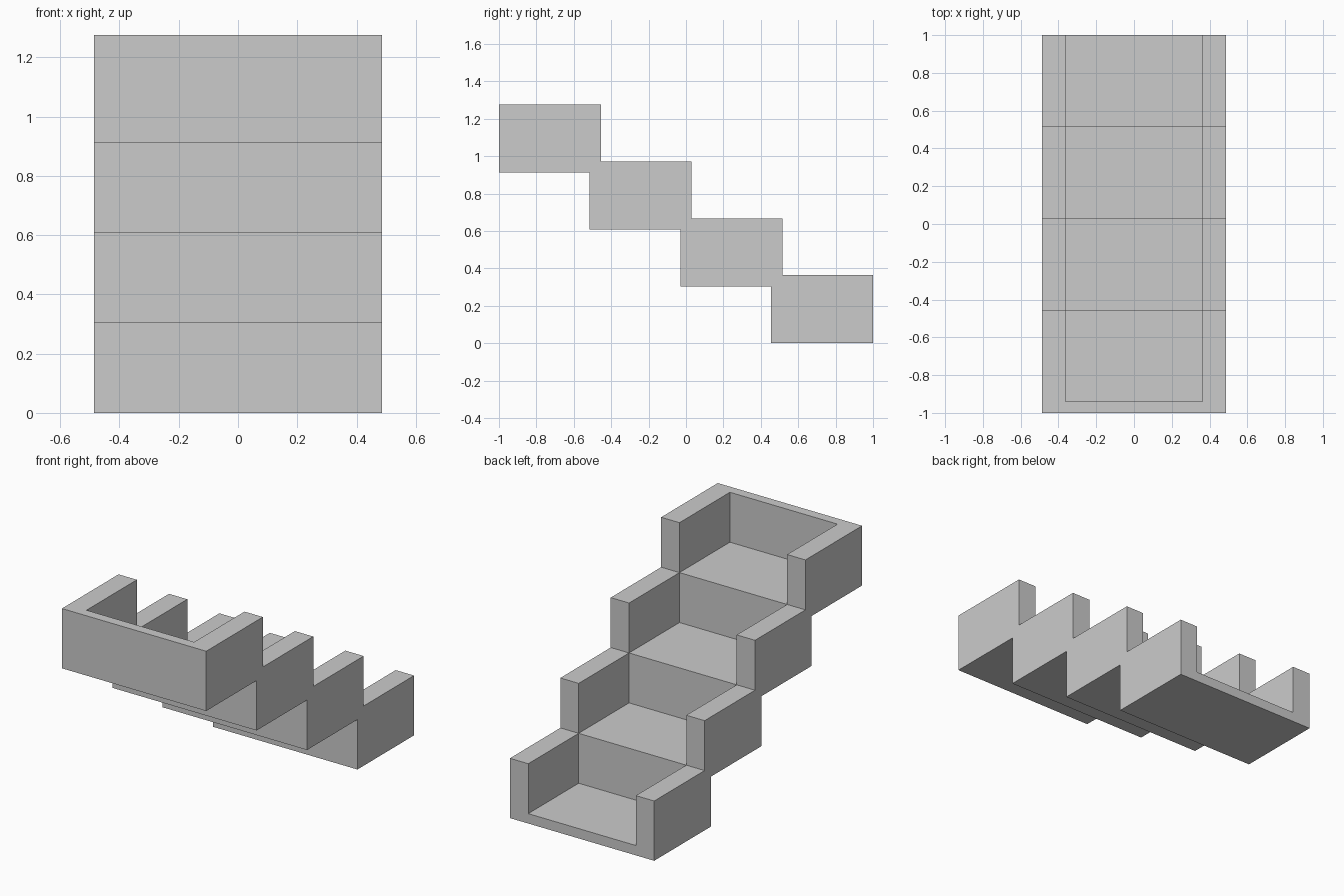
import bpy, bmesh

if "Cube" in bpy.data.objects:
    bpy.data.objects.remove(bpy.data.objects["Cube"])

STEPS, RUN, RISE, T = 4, 0.485, 0.304, 0.06
HALF, INNER = 0.486, 0.3625


def extrude_profile(name, profile, x0, x1):
    """Prism from a (y, z) outline, spanning x0 to x1."""
    bm = bmesh.new()
    face = bm.faces.new([bm.verts.new((x0, y, z)) for y, z in profile])
    ext = bmesh.ops.extrude_face_region(bm, geom=[face])
    verts = [v for v in ext["geom"] if isinstance(v, bmesh.types.BMVert)]
    bmesh.ops.translate(bm, verts=verts, vec=(x1 - x0, 0, 0))
    bmesh.ops.recalc_face_normals(bm, faces=bm.faces)
    mesh = bpy.data.meshes.new(name)
    bm.to_mesh(mesh)
    bm.free()
    obj = bpy.data.objects.new(name, mesh)
    bpy.context.collection.objects.link(obj)
    return obj


# Folded stair slab: treads and risers of constant thickness
upper, lower = [], []
for i in range(STEPS):
    y, z = 1 - i * RUN, i * RISE
    upper += [(y, z + T), (y - RUN, z + T)]
    lower += [(y - (T if i else 0), z), (y - RUN - T, z)]
top = STEPS * RISE + T
upper.append((1 - STEPS * RUN, top))
lower.append((-1, top))
extrude_profile("stair_slab", upper + lower[::-1], -HALF, HALF)

# Side wall blocks standing on each tread, mirrored to the other side
for i in range(STEPS):
    y, z = 1 - i * RUN, i * RISE + T
    block = [(y, z), (y - RUN, z), (y - RUN, z + RISE), (y, z + RISE)]
    wall = extrude_profile(f"side_wall_{i + 1}", block, INNER, HALF)
    wall.modifiers.new("mirror", "MIRROR")
